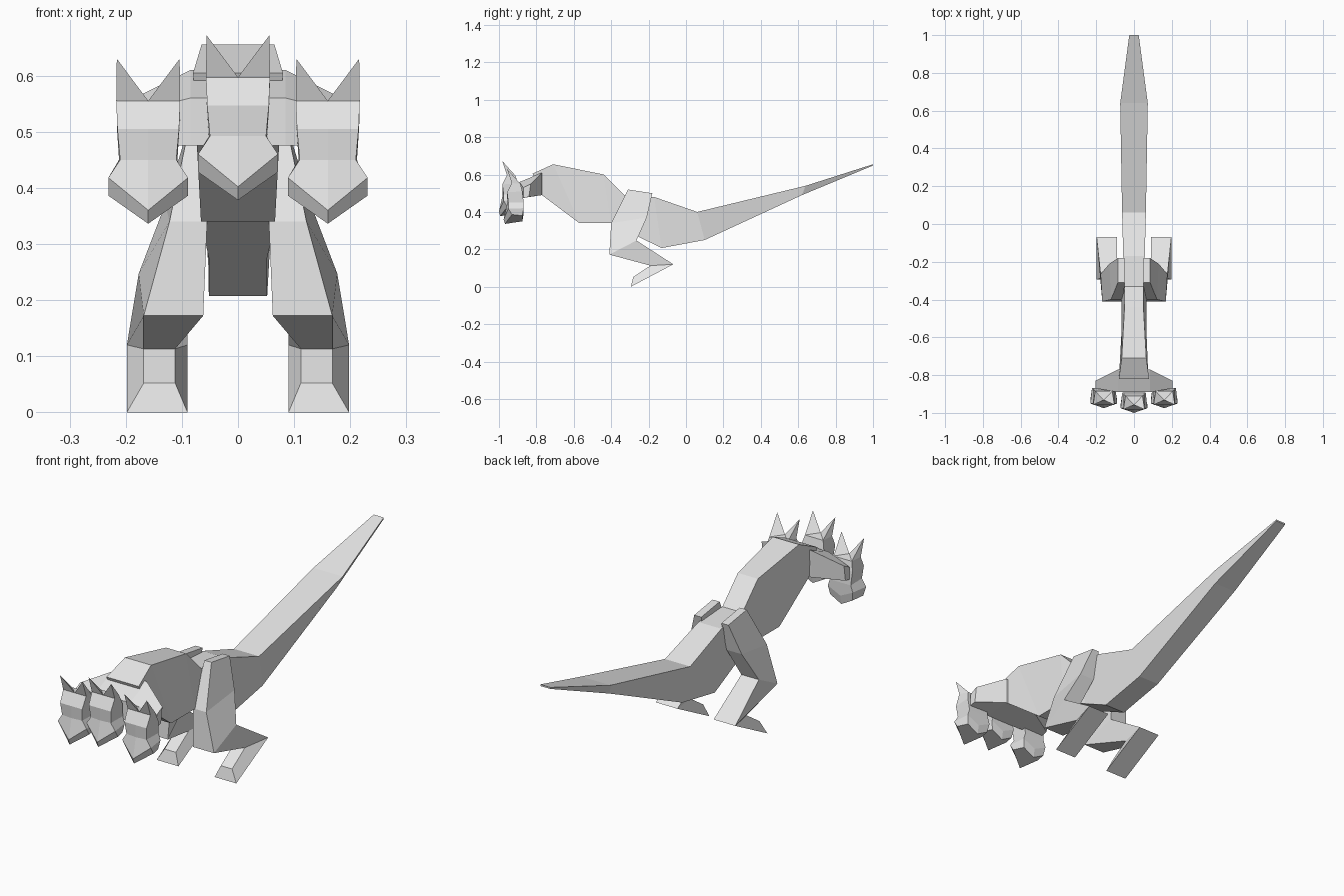
import bpy, bmesh

if "Cube" in bpy.data.objects:
    bpy.data.objects.remove(bpy.data.objects["Cube"])

grey = bpy.data.materials.new("light_grey")
grey.diffuse_color = (0.78, 0.78, 0.78, 1)
grey.use_nodes = True
grey.node_tree.nodes["Principled BSDF"].inputs["Base Color"].default_value = grey.diffuse_color


def loft(name, rings):
    """Skin a list of equal-length vertex rings and cap both ends."""
    bm = bmesh.new()
    rows = [[bm.verts.new(p) for p in ring] for ring in rings]
    n = len(rows[0])
    for a, b in zip(rows, rows[1:]):
        for i in range(n):
            j = (i + 1) % n
            bm.faces.new((a[i], a[j], b[j], b[i]))
    bm.faces.new(rows[0])
    bm.faces.new(rows[-1])
    return finish(name, bm)


def finish(name, bm):
    bmesh.ops.recalc_face_normals(bm, faces=bm.faces)
    mesh = bpy.data.meshes.new(name)
    bm.to_mesh(mesh)
    bm.free()
    mesh.materials.append(grey)
    obj = bpy.data.objects.new(name, mesh)
    bpy.context.collection.objects.link(obj)
    return obj


# Body and tail: top (y, z, half width), bottom (y, z, half width)
body = [
    ((1.0, .655, .025), (1.0, .648, .025)),
    ((.64, .54, .073), (.62, .49, .055)),
    ((.06, .40, .063), (.10, .25, .052)),
    ((-.17, .48, .057), (-.13, .207, .052)),
    ((-.33, .49, .05), (-.27, .275, .052)),
    ((-.44, .60, .05), (-.40, .34, .066)),
    ((-.71, .655, .065), (-.57, .34, .066)),
    ((-.82, .605, .08), (-.77, .49, .074)),
]
loft("body_and_tail", [
    [(-t[2], t[0], t[1]), (t[2], t[0], t[1]), (b[2], b[0], b[1]), (-b[2], b[0], b[1])]
    for t, b in body])

# Shoulder yoke carrying the three heads
inner = [(-.77, .61), (-.89, .56), (-.89, .475), (-.77, .49)]
outer = [(-.83, .55), (-.87, .53), (-.87, .475), (-.84, .48)]
loft("neck_yoke", [[(x, y, z) for y, z in prof] for x, prof in
                   ((-.205, outer), (-.085, inner), (.085, inner), (.205, outer))])


# Legs: front (y, z, inner x, outer x), back (y, z, inner x, outer x)
leg = [
    ((-.31, .52, .05, .085), (-.18, .50, .05, .085)),
    ((-.40, .34, .055, .122), (-.21, .37, .055, .13)),
    ((-.41, .172, .062, .168), (-.265, .247, .09, .177)),
    ((-.19, .113, .112, .168), (-.068, .12, .09, .198)),
    ((-.282, .052, .112, .168), (-.295, 0, .09, .198)),
]
for side, s in (("left", -1), ("right", 1)):
    loft(side + "_leg", [
        [(s * f[2], f[0], f[1]), (s * f[3], f[0], f[1]),
         (s * b[3], b[0], b[1]), (s * b[2], b[0], b[1])] for f, b in leg])


# Heads: front corner (hw, y, z), front middle (y, z), back corner (hw, y, z)
head = [
    ((.057, -.932, .555), (-.932, .555), (.045, -.885, .55)),
    ((.055, -.957, .505), (-.957, .505), (.056, -.875, .51)),
    ((.050, -.950, .450), (-.955, .450), (.052, -.868, .45)),
    ((.071, -.950, .418), (-.975, .360), (.062, -.868, .42)),
    ((.071, -.930, .386), (-.968, .336), (.055, -.875, .38)),
]


def make_head(name, cx, dy, dz):
    rings = []
    for (fw, fy, fz), (my, mz), (bw, by, bz) in head:
        pts = [(-fw, fy, fz), (0, my, mz), (fw, fy, fz),
               (bw, by, bz), (0, by, bz - (.03 if mz < .4 else 0)), (-bw, by, bz)]
        rings.append([(cx + x, y + dy, z + dz) for x, y, z in pts])
    loft(name, rings)
    # Pointed ears
    for side, s in (("left", -1), ("right", 1)):
        bm = bmesh.new()
        pts = [(0, -.932, .555), (s * .057, -.932, .555), (s * .045, -.885, .55),
               (s * .056, -.957, .63)]
        v = [bm.verts.new((cx + x, y + dy, z + dz)) for x, y, z in pts]
        for f in ((0, 1, 2), (0, 1, 3), (1, 2, 3), (2, 0, 3)):
            bm.faces.new([v[i] for i in f])
        finish(name + "_" + side + "_ear", bm)


make_head("left_head", -.16, 0, 0)
make_head("right_head", .16, 0, 0)
make_head("middle_head", 0, -.025, .042)
